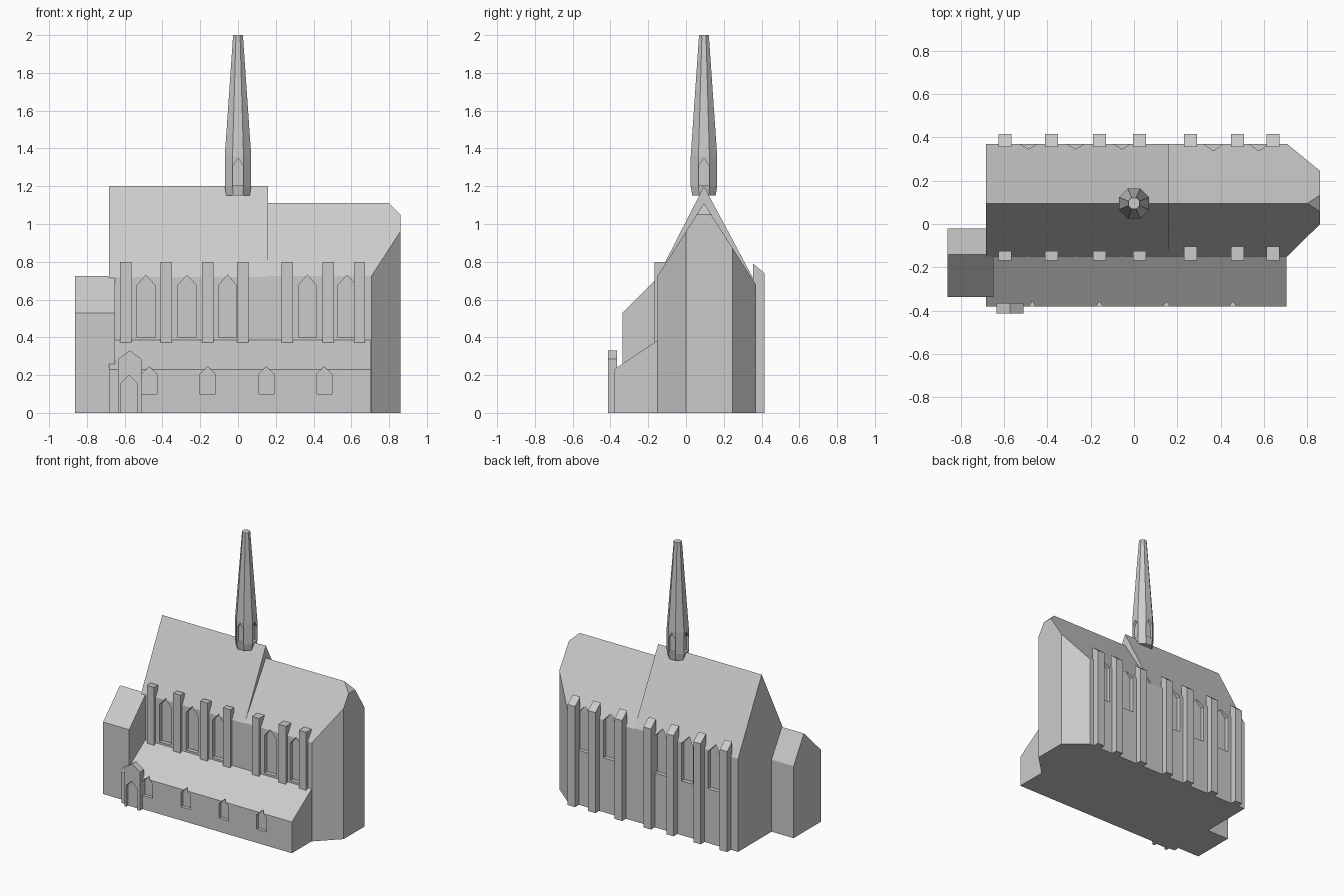
import bpy, bmesh, math
from mathutils import Vector

if "Cube" in bpy.data.objects:
    bpy.data.objects.remove(bpy.data.objects["Cube"])

stone = bpy.data.materials.new("pale grey stone")
stone.diffuse_color = (0.6, 0.6, 0.6, 1)
stone.use_nodes = True
stone.node_tree.nodes["Principled BSDF"].inputs["Base Color"].default_value = stone.diffuse_color


def add_hull(bm, pts):
    part = bmesh.new()
    for p in pts:
        part.verts.new(p)
    res = bmesh.ops.convex_hull(part, input=part.verts)
    bmesh.ops.dissolve_limit(part, angle_limit=0.01, verts=part.verts, edges=part.edges)
    bmesh.ops.recalc_face_normals(part, faces=part.faces)
    tmp = bpy.data.meshes.new("tmp")
    part.to_mesh(tmp)
    part.free()
    bm.from_mesh(tmp)
    bpy.data.meshes.remove(tmp)


def make(name, hulls):
    """One object made of convex solids, each given by its corner points."""
    bm = bmesh.new()
    for pts in hulls:
        add_hull(bm, pts)
    me = bpy.data.meshes.new(name)
    bm.to_mesh(me)
    bm.free()
    me.materials.append(stone)
    ob = bpy.data.objects.new(name, me)
    bpy.context.collection.objects.link(ob)
    return ob


def along_x(x0, x1, profile):
    return [(x, y, z) for x in (x0, x1) for y, z in profile]


def along_y(y0, y1, profile):
    return [(x, y, z) for y in (y0, y1) for x, z in profile]


def arch(cx, w, z0, z1, z2):
    """Pointed opening outline in x and z."""
    return [(cx - w / 2, z0), (cx + w / 2, z0), (cx + w / 2, z1), (cx, z2), (cx - w / 2, z1)]


def cut(ob, hulls):
    cutter = make("cutter", hulls)
    cutter.hide_render = True
    m = ob.modifiers.new("openings", 'BOOLEAN')
    m.operation, m.solver, m.object = 'DIFFERENCE', 'EXACT', cutter
    bpy.context.view_layer.objects.active = ob
    bpy.ops.object.modifier_apply(modifier=m.name)
    bpy.data.objects.remove(cutter)


RY = 0.095            # ridge line
F, B = -0.15, 0.37    # front and back walls

# Nave with steep gable roof
nave = make("nave", [along_x(-0.683, 0.16, [(F, 0), (F, 0.72), (RY, 1.2), (B, 0.685), (B, 0)])])

# Choir with angled apse
def roof(y):
    return 1.11 - 1.57 * abs(y - RY)

plan = [(0.15, F), (0.15, B), (0.707, F), (0.707, B), (0.86, 0.0), (0.86, 0.245)]
pts = [(x, y, z) for x, y in plan for z in (0, roof(y))]
pts += [(0.15, RY, 1.11), (0.8, RY, 1.11), (0.86, RY - 0.038, 1.05), (0.86, RY + 0.038, 1.05)]
choir = make("choir", [pts])

# Pointed windows on both long walls
def wall_windows(xs):
    out = []
    for x in xs:
        prof = arch(x, 0.095, 0.4, 0.675, 0.73)
        out += [along_y(F - 0.1, F + 0.03, prof), along_y(B - 0.03, B + 0.1, prof)]
    return out

cut(nave, wall_windows([-0.487, -0.27, -0.055]))
cut(choir, wall_windows([0.367, 0.577]))

# Buttresses
bx = [-0.595, -0.38, -0.16, 0.025, 0.26, 0.477, 0.643]
make("front_buttresses", [along_x(x - 0.03, x + 0.03, [
    (-0.168, 0.36), (-0.168, 0.8), (-0.105 if x > 0.1 else -0.125, 0.8),
    (-0.105 if x > 0.1 else -0.125, 0.36)]) for x in bx])
make("back_buttresses", [along_x(x - 0.03, x + 0.03, [
    (0.355, 0), (0.355, 0.79), (0.415, 0.74), (0.415, 0)]) for x in bx])

# Lean-to side aisle with small windows
aisle = make("side_aisle", [along_x(-0.683, 0.705, [
    (-0.38, 0), (-0.38, 0.23), (F, 0.385), (F + 0.01, 0.385), (F + 0.01, 0)])])
cut(aisle, [along_y(-0.5, -0.355, arch(x, 0.08, 0.1, 0.205, 0.245))
            for x in (-0.47, -0.16, 0.15, 0.457)])

# Gabled side block at the west end
make("west_block", [along_x(-0.862, -0.65, [
    (-0.337, 0), (-0.337, 0.53), (-0.14, 0.725), (-0.02, 0.53), (-0.02, 0)])])

# Porch with pointed door
porch = make("porch", [along_y(-0.413, -0.365, arch(-0.573, 0.125, 0, 0.285, 0.33))])
cut(porch, [along_y(-0.5, -0.39, arch(-0.577, 0.09, -0.05, 0.155, 0.2))])

# Octagonal spire: base, lantern with four niches, tapering top
def ring(z, r):
    rr = r / math.cos(math.pi / 8)
    return [(rr * math.cos((i + 0.5) * math.pi / 4),
             RY + rr * math.sin((i + 0.5) * math.pi / 4), z) for i in range(8)]

lantern = make("spire_lantern", [ring(1.15, 0.062) + ring(1.2, 0.07) + ring(1.36, 0.07)])
niche = arch(0, 0.0575, 1.205, 1.305, 1.35)
cut(lantern, [along_y(RY - 0.1, RY - 0.05, niche), along_y(RY + 0.05, RY + 0.1, niche),
              [(y, RY + x, z) for x, y, z in along_y(0.05, 0.1, niche)],
              [(y, RY + x, z) for x, y, z in along_y(-0.1, -0.05, niche)]])
make("spire_top", [ring(1.36, 0.07) + ring(2.0, 0.026)])
